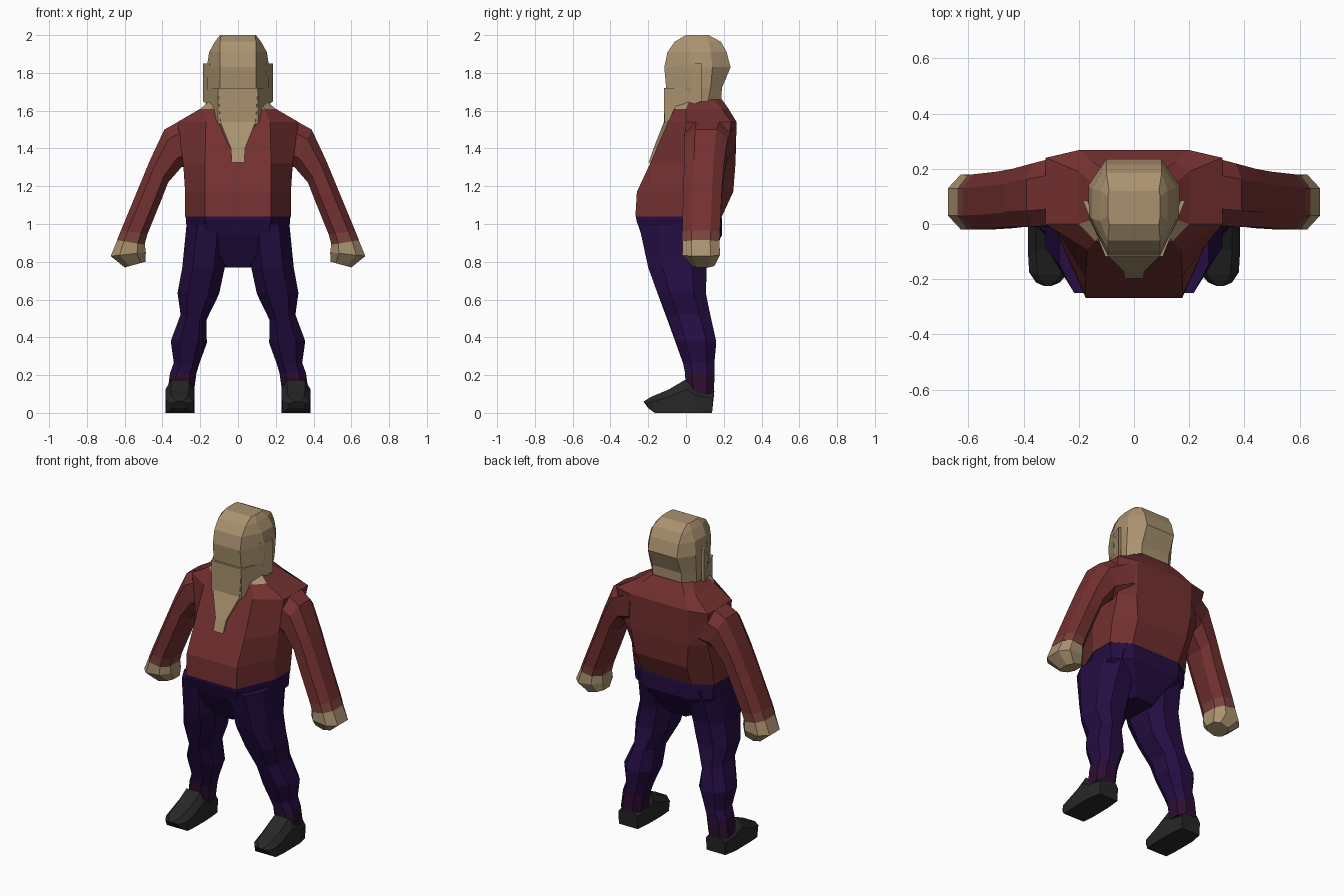
import bpy, bmesh


def material(name, rgb):
    m = bpy.data.materials.new(name)
    m.diffuse_color = (*rgb, 1)
    return m


SKIN = material("skin tan", (0.40, 0.29, 0.16))
RED = material("shirt red", (0.175, 0.03, 0.03))
CUFF = material("cuff red", (0.19, 0.055, 0.045))
PURPLE = material("trouser purple", (0.018, 0.004, 0.055))
PLUM = material("ankle plum", (0.026, 0.004, 0.03))
BLACK = material("shoe black", (0.02, 0.02, 0.02))


def loft(name, rings, mats, rule=None):
    """Skin a closed tube through rings of points; rule(centre, normal) picks the material."""
    bm = bmesh.new()
    rows = [[bm.verts.new(p) for p in r] for r in rings]
    n = len(rows[0])
    for a, b in zip(rows, rows[1:]):
        for i in range(n):
            j = (i + 1) % n
            bm.faces.new((a[i], a[j], b[j], b[i]))
    bm.faces.new(rows[0][::-1])
    bm.faces.new(rows[-1])
    bmesh.ops.recalc_face_normals(bm, faces=bm.faces)
    if rule:
        for f in bm.faces:
            f.material_index = rule(f.calc_center_median(), f.normal)
    me = bpy.data.meshes.new(name)
    bm.to_mesh(me)
    bm.free()
    for m in mats:
        me.materials.append(m)
    ob = bpy.data.objects.new(name, me)
    bpy.context.collection.objects.link(ob)
    return ob


def body_ring(z, xf, yf, xs, ysf, ysb, xb, yb):
    """Symmetric eight-sided level ring: front, side front, side back, back."""
    half = [(xf, yf), (xs, ysf), (xs, ysb), (xb, yb)]
    return [(x, y, z) for x, y in half] + [(-x, y, z) for x, y in half[::-1]]


def limb_ring(s, a, b, y0, y1, c=0.25):
    """Eight-sided ring between inner (x, z) a and outer (x, z) b, over y0..y1."""
    uv = [(c, 0), (1 - c, 0), (1, c), (1, 1 - c), (1 - c, 1), (c, 1), (0, 1 - c), (0, c)]
    return [(s * (a[0] + (b[0] - a[0]) * u), y0 + (y1 - y0) * v,
             a[1] + (b[1] - a[1]) * u) for u, v in uv]


# Shirt body, with bare skin at the open collar
loft("shirt_body", [body_ring(*r) for r in (
    (1.04, .175, -.268, .28, -.03, .12, .17, .19),
    (1.17, .175, -.26, .28, -.03, .14, .18, .25),
    (1.32, .175, -.19, .29, -.01, .20, .20, .262),
    (1.54, .17, -.095, .32, .0, .24, .20, .268),
    (1.61, .14, -.062, .20, .0, .19, .15, .225),
    (1.66, .10, -.03, .14, .02, .14, .10, .19))],
    (RED, SKIN), lambda c, n: int(c.z > 1.61 and c.y < 0 and n.y < -.1))

# Hips tapering to the crotch
loft("hips", [body_ring(*r) for r in (
    (1.055, .174, -.265, .278, -.03, .12, .168, .188),
    (1.02, .174, -.263, .276, -.03, .12, .17, .19),
    (.94, .16, -.235, .268, -.05, .12, .16, .19),
    (.77, .06, -.14, .08, -.06, .05, .06, .09))], (PURPLE,))

# Skull
loft("head", [body_ring(*r) for r in (
    (1.62, .09, -.08, .15, .02, .11, .10, .185),
    (1.72, .095, -.105, .163, .02, .13, .10, .19),
    (1.83, .095, -.115, .165, .03, .14, .10, .236),
    (1.91, .095, -.098, .153, .02, .13, .10, .215),
    (1.965, .095, -.06, .122, .01, .12, .10, .185),
    (2.0, .09, .0, .095, .03, .10, .09, .12))], (SKIN,))

# Long beard: front half-width, front y, side half-width, back y at each height
loft("beard", [[(xf, yf, z), (xs, yb, z), (-xs, yb, z), (-xf, yf, z)]
               for z, xf, yf, xs, yb in (
    (1.72, .105, -.117, .14, -.02),
    (1.54, .093, -.117, .135, -.03),
    (1.40, .037, -.172, .04, -.10),
    (1.325, .034, -.198, .034, -.14))], (SKIN,))

# Cheek plates with raised ears, slanting outwards to the back
profile = [(.085, 1.85), (.0, 1.85), (.0, 1.72), (-.115, 1.72),
           (-.115, 1.53), (.0, 1.62), (.085, 1.65)]
for s, side in ((1, "left"), (-1, "right")):
    loft(side + "_cheek_and_ear",
         [[(s * (.185 - (.085 - y) * .4 - t), y, z) for y, z in profile]
          for t in (0, .016)], (SKIN,))

    # Sleeve with a faded cuff
    loft(side + "_sleeve", [limb_ring(s, *r) for r in (
        ((.22, 1.32), (.20, 1.605), .0, .262),
        ((.30, 1.30), (.39, 1.50), -.01, .22),
        ((.37, 1.22), (.465, 1.34), -.01, .20),
        ((.405, 1.13), (.525, 1.195), -.015, .19),
        ((.48, .945), (.62, .965), -.02, .18),
        ((.495, .89), (.64, .915), -.02, .178))],
        (RED, CUFF), lambda c, n: int(c.z < .96))

    # Closed fist
    loft(side + "_hand", [limb_ring(s, *r) for r in (
        ((.495, .90), (.635, .925), -.018, .176),
        ((.488, .85), (.674, .83), -.02, .18),
        ((.49, .80), (.60, .77), .03, .15))], (SKIN,))

    # Bowed trouser leg with a darker ankle
    loft(side + "_leg", [limb_ring(s, *r) for r in (
        ((.05, 1.0), (.272, 1.0), -.25, .17),
        ((.07, .77), (.295, .77), -.20, .11),
        ((.10, .63), (.32, .635), -.15, .105),
        ((.168, .49), (.304, .52), -.10, .13),
        ((.165, .37), (.356, .38), -.055, .16),
        ((.205, .26), (.34, .265), -.015, .15),
        ((.22, .21), (.36, .21), -.005, .15),
        ((.235, .10), (.375, .10), .0, .149))],
        (PURPLE, PLUM), lambda c, n: int(c.z < .21))

    # Shoe: y at sole, y at top, x range, sole z, top z
    shoe = []
    for ys, yt, x0, x1, z0, z1 in (
            (.138, .15, .24, .37, .0, .115),
            (.06, .06, .232, .385, .0, .13),
            (.0, -.005, .23, .385, .0, .175),
            (-.09, -.095, .23, .385, .0, .122),
            (-.165, -.185, .235, .38, .0, .085),
            (-.20, -.225, .27, .355, .025, .06)):
        h, e = z1 - z0, .03
        shoe.append([(s * x, y, z) for x, y, z in (
            (x0, ys, z0), (x1, ys, z0), (x1, (ys + yt) / 2, z0 + h * .7),
            (x1 - e, yt, z1), (x0 + e, yt, z1), (x0, (ys + yt) / 2, z0 + h * .7))])
    loft(side + "_shoe", shoe, (BLACK,))
